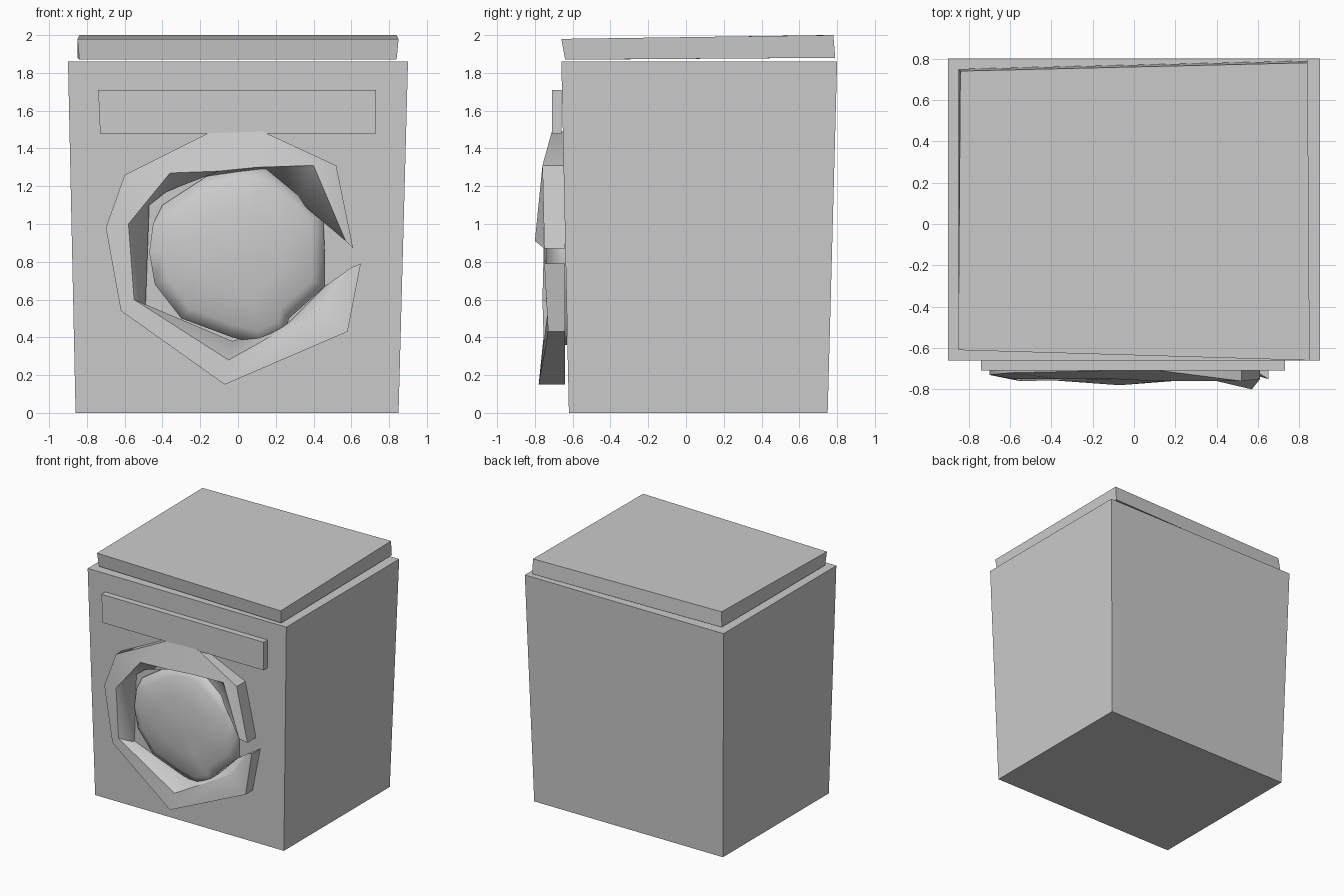
import bpy
import bmesh
import math
from mathutils import Vector

# Remove the default object
cube = bpy.data.objects.get("Cube")
if cube:
    bpy.data.objects.remove(cube, do_unlink=True)

# Single matte grey
grey = bpy.data.materials.new("plain_grey")
grey.use_nodes = True
colour = (0.6, 0.6, 0.6, 1)
grey.diffuse_color = colour
grey.node_tree.nodes["Principled BSDF"].inputs["Base Color"].default_value = colour


def loft(name, loops, smooth_angle=None):
    """Skin consecutive closed loops and cap both ends."""
    bm = bmesh.new()
    rows = [[bm.verts.new(point) for point in loop] for loop in loops]
    for lower, upper in zip(rows, rows[1:]):
        count = len(lower)
        for i in range(count):
            j = (i + 1) % count
            bm.faces.new((lower[i], lower[j], upper[j], upper[i]))
    bm.faces.new(rows[0])
    bm.faces.new(rows[-1])
    bmesh.ops.recalc_face_normals(bm, faces=bm.faces)
    mesh = bpy.data.meshes.new(name)
    bm.to_mesh(mesh)
    bm.free()
    mesh.materials.append(grey)
    obj = bpy.data.objects.new(name, mesh)
    bpy.context.collection.objects.link(obj)
    if smooth_angle:
        bpy.ops.object.select_all(action="DESELECT")
        obj.select_set(True)
        bpy.context.view_layer.objects.active = obj
        bpy.ops.object.shade_smooth_by_angle(angle=math.radians(smooth_angle))
    return obj


def rectangle(left, right, front, back, z):
    return [(left, front, z), (right, front, z), (right, back, z), (left, back, z)]


# Cabinet widening slightly towards the top
loft("cabinet", [
    rectangle(-0.86, 0.85, -0.62, 0.75, 0),
    rectangle(-0.9, 0.9, -0.66, 0.8, 1.86),
])

# Slightly skewed lid floating just above the cabinet
loft("lid", [
    [(-0.84, -0.6, 1.87), (0.84, -0.64, 1.87), (0.84, 0.79, 1.88), (-0.85, 0.75, 1.88)],
    [(-0.85, -0.61, 1.98), (0.85, -0.66, 1.98), (0.84, 0.78, 2), (-0.84, 0.74, 2)],
])

# Control panel
loft("control_panel", [
    rectangle(-0.73, 0.73, -0.71, -0.66, 1.48),
    rectangle(-0.74, 0.73, -0.71, -0.66, 1.71),
])

# Open door ring: outer x, z, y; crest x, z, y; inner x, z
ring_back = -0.64
stations = [
    (0.61, 0.87, -0.75, 0.57, 0.91, -0.8, 0.47, 1.02),
    (0.52, 1.31, -0.76, 0.4, 1.31, -0.76, 0.31, 1.13),
    (0.13, 1.49, -0.71, 0.1, 1.3, -0.76, 0.12, 1.29),
    (-0.16, 1.48, -0.71, -0.1, 1.28, -0.75, -0.18, 1.25),
    (-0.6, 1.26, -0.72, -0.36, 1.27, -0.75, -0.38, 1.17),
    (-0.7, 0.98, -0.73, -0.58, 1, -0.75, -0.47, 1.1),
    (-0.62, 0.54, -0.74, -0.55, 0.6, -0.76, -0.49, 0.55),
    (-0.07, 0.15, -0.78, -0.05, 0.28, -0.75, -0.03, 0.38),
    (0.58, 0.43, -0.73, 0.45, 0.56, -0.73, 0.27, 0.48),
    (0.65, 0.79, -0.75, 0.6, 0.77, -0.72, 0.46, 0.67),
]
loft("door_ring", [
    [(ox, ring_back, oz), (ox, oy, oz), (cx, cy, cz), (ix, -0.66, iz), (ix, ring_back, iz)]
    for ox, oz, oy, cx, cz, cy, ix, iz in stations
], 50)

# Domed door window with an irregular outline
outline = [
    (-0.47, 0.85), (-0.45, 1), (-0.4, 1.1), (-0.17, 1.25), (0, 1.3),
    (0.15, 1.29), (0.45, 1.05), (0.46, 0.85), (0.46, 0.67), (0.27, 0.5),
    (0.25, 0.42), (0.12, 0.36), (-0.03, 0.4), (-0.3, 0.5), (-0.44, 0.68),
]
centre = Vector((0, 0.85))


def window_loop(scale, y):
    points = [centre + (Vector(p) - centre) * scale for p in outline]
    return [(p.x, y, p.y) for p in points]


loft("door_window", [
    window_loop(scale, y)
    for scale, y in ((1, -0.63), (1, -0.67), (0.85, -0.71), (0.5, -0.74), (0.1, -0.75))
], 60)
